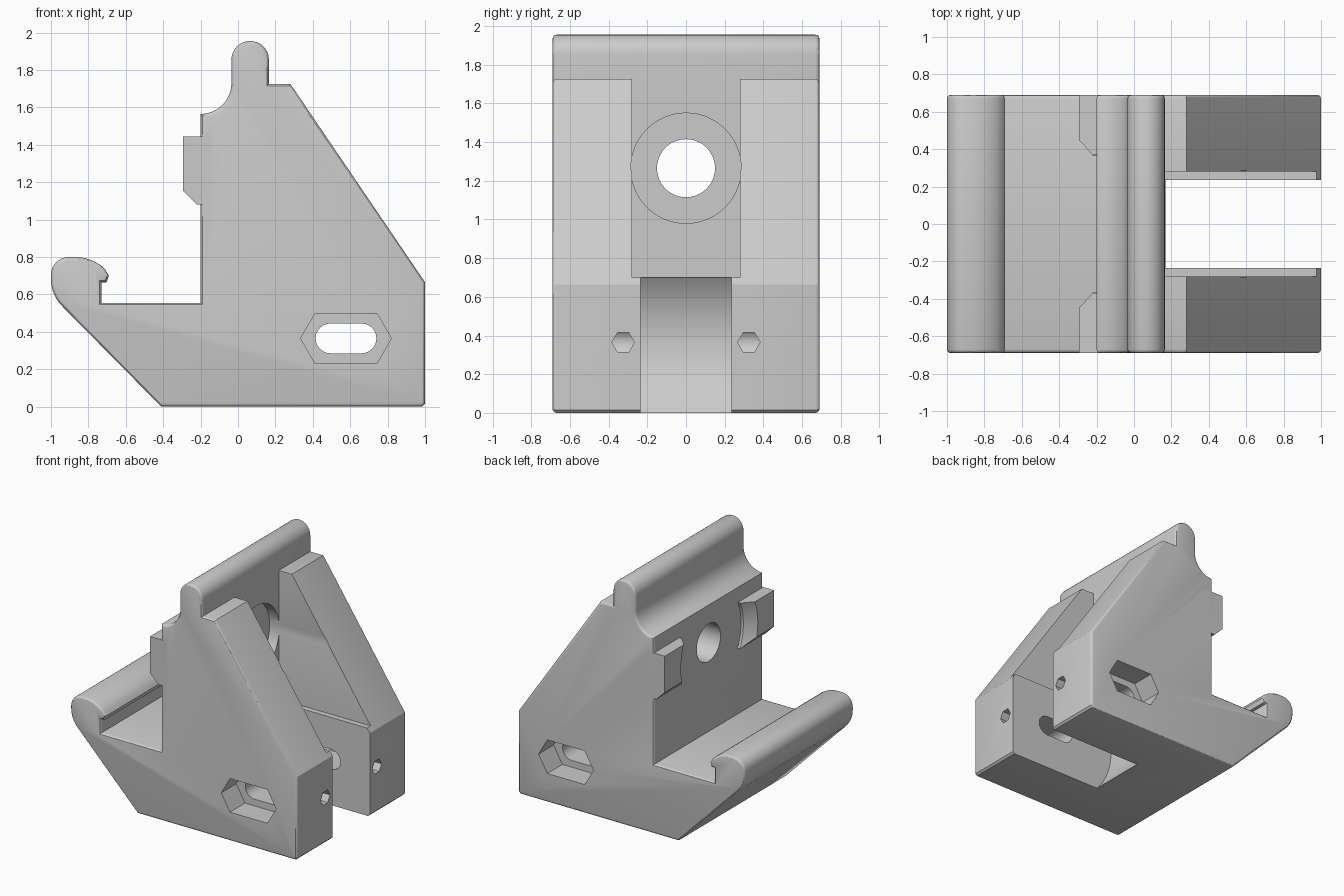
import bpy, bmesh
from math import sin, cos, pi, radians

if "Cube" in bpy.data.objects:
    bpy.data.objects.remove(bpy.data.objects["Cube"])

grey = bpy.data.materials.new("light grey plastic")
grey.use_nodes = True
COLOUR = (0.6, 0.6, 0.6, 1)
grey.diffuse_color = COLOUR
grey.node_tree.nodes["Principled BSDF"].inputs["Base Color"].default_value = COLOUR

HALF = 0.69      # half width of the bracket
AXLE = 0.365     # height of the axle slot
BORE = 1.265     # height of the screw bore


def arc(cx, cz, r, start, end, n=12):
    """Points on an arc, angles in degrees."""
    angles = [radians(start + (end - start) * i / n) for i in range(n + 1)]
    return [(cx + r * cos(a), cz + r * sin(a)) for a in angles]


def prism(name, loops, axis, depths):
    """Loft outlines placed at the given depths along x or y."""
    bm = bmesh.new()
    rings = []
    for pts, d in zip(loops, depths):
        rings.append([bm.verts.new((d, a, b) if axis == "x" else (a, d, b)) for a, b in pts])
    caps = [bm.faces.new(rings[0]), bm.faces.new(rings[-1])]
    for r0, r1 in zip(rings, rings[1:]):
        for i in range(len(r0)):
            j = (i + 1) % len(r0)
            bm.faces.new((r0[i], r0[j], r1[j], r1[i]))
    bmesh.ops.recalc_face_normals(bm, faces=bm.faces)
    mesh = bpy.data.meshes.new(name)
    # round the rims of the end faces of solid parts
    if name == "bracket":
        rim = list({e for f in caps for e in f.edges})
        bmesh.ops.bevel(bm, geom=rim, offset=0.02, segments=3, profile=0.5,
                        affect="EDGES", clamp_overlap=False)
    bm.to_mesh(mesh)
    bm.free()
    mesh.materials.append(grey)
    obj = bpy.data.objects.new(name, mesh)
    bpy.context.collection.objects.link(obj)
    return obj


def straight(name, pts, axis, lo, hi):
    return prism(name, [pts, pts], axis, (lo, hi))


def box_outline(a0, a1, b0, b1):
    return [(a0, b0), (a1, b0), (a1, b1), (a0, b1)]


def combine(target, tool, operation="DIFFERENCE"):
    mod = target.modifiers.new("combine", "BOOLEAN")
    mod.operation, mod.solver, mod.object = operation, "EXACT", tool
    bpy.context.view_layer.objects.active = target
    bpy.ops.object.modifier_apply(modifier=mod.name)
    bpy.data.objects.remove(tool)


# Main body: hooked foot, upright, top rail and sloping back
outline = [(-0.42, 0.01), (-0.41, 0), (0.985, 0), (1, 0.015), (1, 0.665),
           (0.28, 1.725), (0.165, 1.725)]
outline += arc(0.065, 1.855, 0.1, 0, 180, 16)
outline += arc(-0.2, 1.73, 0.165, 0, -90)
outline += [(-0.2, 0.555), (-0.73, 0.555), (-0.73, 0.665), (-0.703, 0.665), (-0.69, 0.7)]
outline += arc(-0.87, 0.57, 0.23, 47, 90, 6)
outline += arc(-0.905, 0.705, 0.095, 90, 180, 8)
outline += arc(-0.8, 0.68, 0.2, 180, 225, 6)
bracket = straight("bracket", outline, "y", -HALF, HALF)

# Raised pads beside the bore, hollowed by a cone around it
pad = [(-0.15, 1.08), (-0.22, 1.08), (-0.295, 1.155), (-0.295, 1.445), (-0.15, 1.445)]
for side in (-1, 1):
    block = straight("pad", pad, "y", side * 0.3, side * HALF)
    cone = prism("pad_cone", [arc(0, BORE, r, 0, 354, 59) for r in (0.41, 0.41, 0.51)],
                 "x", (-0.1, -0.22, -0.32))
    combine(block, cone)
    combine(bracket, block, "UNION")

# Wide upper slot between the two arms
combine(bracket, straight("upper_slot", box_outline(-0.28, 0.28, 0.7, 1.9), "x", 0.165, 1.2))

# Narrow lower slot with a round back wall
wheel = arc(0.58, AXLE, 0.55, 224.5, 142.5, 24)
wheel += [(0.165, wheel[-1][1]), (0.165, 0.75), (1.2, 0.75), (1.2, wheel[0][1])]
combine(bracket, straight("lower_slot", wheel, "y", -0.235, 0.235))

# Screw bore and its shallow counterbore
combine(bracket, straight("bore", arc(0, BORE, 0.15, 0, 352.5, 47), "x", -0.5, 0.5))
combine(bracket, straight("counterbore", arc(0, BORE, 0.285, 0, 354, 59), "x", 0.08, 0.6))

# Long axle slot through both arms
oval = arc(0.495, AXLE, 0.08, 90, 270) + arc(0.66, AXLE, 0.08, -90, 90)
combine(bracket, straight("axle_slot", oval, "y", -0.9, 0.9))

# Stretched hexagonal pockets and hexagonal adjuster holes
pocket = arc(0.49, AXLE, 0.155, 120, 240, 2) + arc(0.665, AXLE, 0.155, -60, 60, 2)
for side in (-1, 1):
    combine(bracket, straight("nut_pocket", pocket, "y", side * 0.5, side * 0.9))
    adjuster = arc(side * 0.325, AXLE, 0.058, 0, 300, 5)
    combine(bracket, straight("adjuster_hole", adjuster, "x", 0.6, 1.2))

bpy.ops.object.select_all(action="DESELECT")
bracket.select_set(True)
bpy.context.view_layer.objects.active = bracket
bpy.ops.object.shade_smooth_by_angle(angle=radians(30))
